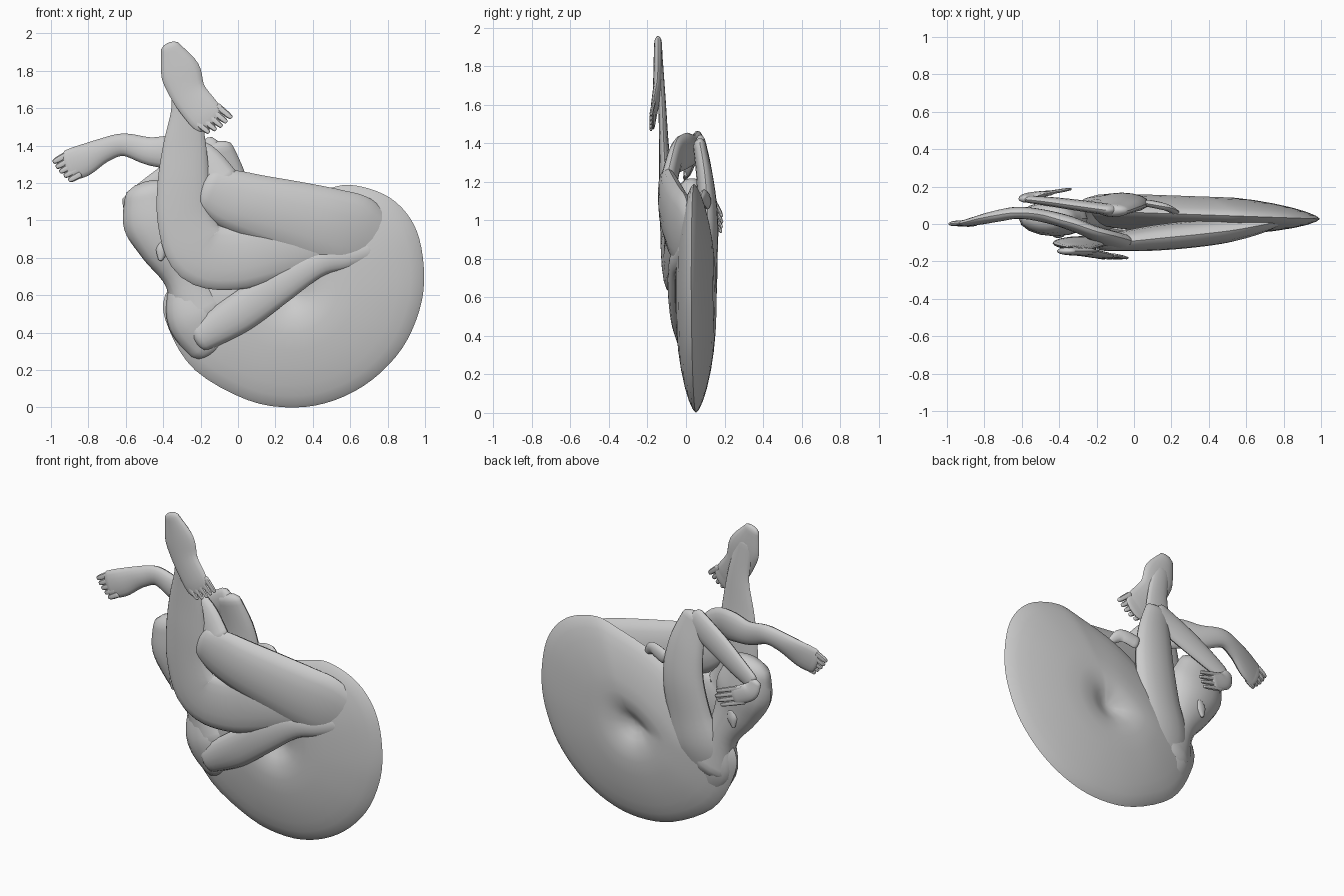
import bpy, bmesh, math
from mathutils import Vector


def spline(pts, steps, closed=False):
    # Catmull-Rom through tuples of any length
    P = [Vector(p) for p in pts]
    n = len(P)
    get = (lambda i: P[i % n]) if closed else (lambda i: P[max(0, min(n - 1, i))])
    out = []
    for i in range(n if closed else n - 1):
        a, b, c, d = get(i - 1), get(i), get(i + 1), get(i + 2)
        for k in range(steps):
            t = k / steps
            out.append(0.5 * (2 * b + (c - a) * t + (2 * a - 5 * b + 4 * c - d) * t * t
                              + (3 * b - a - 3 * c + d) * t ** 3))
    if not closed:
        out.append(P[-1])
    return out


def finish(name, bm):
    bmesh.ops.recalc_face_normals(bm, faces=bm.faces)
    me = bpy.data.meshes.new(name)
    bm.to_mesh(me)
    bm.free()
    ob = bpy.data.objects.new(name, me)
    bpy.context.collection.objects.link(ob)
    bpy.context.view_layer.objects.active = ob
    ob.select_set(True)
    bpy.ops.object.shade_smooth_by_angle(angle=math.radians(40))
    ob.select_set(False)
    return ob


def limb(name, pts, steps=5, sides=16, cap=0.5):
    # pts: x, y, z, half width in the xz plane, half thickness along y
    S = spline(pts, steps)
    rings = []
    for i, s in enumerate(S):
        a, b = S[max(0, i - 1)], S[min(len(S) - 1, i + 1)]
        d = Vector((b[0] - a[0], 0, b[2] - a[2])).normalized()
        rings.append((Vector(s[:3]), d, s[3], s[4]))

    def caps(r, sign):
        c, d, w, t = r
        return [(c + d * sign * cap * w * math.sin(q), d, w * math.cos(q), t * math.cos(q))
                for q in (0.5, 1.0, 1.4)]
    rings = caps(rings[0], -1)[::-1] + rings + caps(rings[-1], 1)
    bm = bmesh.new()
    loops = []
    for c, d, w, t in rings:
        n = Vector((-d.z, 0, d.x))
        loops.append([bm.verts.new(c + n * w * math.cos(q) + Vector((0, t * math.sin(q), 0)))
                      for q in (2 * math.pi * k / sides for k in range(sides))])
    for A, B in zip(loops, loops[1:]):
        for k in range(sides):
            m = (k + 1) % sides
            bm.faces.new((A[k], A[m], B[m], B[k]))
    bm.faces.new(loops[0])
    bm.faces.new(loops[-1])
    return finish(name, bm)


def digits(name, first, last, count, vec, w, t):
    # row of fingers or toes between two knuckle points
    a, b, v = Vector(first), Vector(last), Vector(vec)
    for i in range(count):
        f = i / (count - 1)
        p = a.lerp(b, f)
        q = p + v * (1 - 0.35 * abs(f - 0.4))
        limb(f"{name}_{i + 1}", [(*(p - v * 0.4), w, t), (*p.lerp(q, 0.55), w * 0.9, t),
                                 (*q, w * 0.65, t * 0.7)], steps=3, sides=8)


# Curled torso: flat lens with a pinched middle on both faces
outline = spline([(-0.39, 0.6), (-0.37, 0.42), (-0.23, 0.2), (0.05, 0.04), (0.3, 0.0),
                  (0.52, 0.04), (0.72, 0.15), (0.88, 0.32), (0.97, 0.52), (0.995, 0.7),
                  (0.97, 0.9), (0.9, 1.04), (0.78, 1.14), (0.6, 1.19), (0.45, 1.16),
                  (0.2, 1.08), (-0.02, 0.95), (-0.22, 0.8)], 4, True)
hub = Vector((0.28, 0.61))
bm = bmesh.new()
levels = [0.03, 0.08, 0.14, 0.22, 0.35, 0.5, 0.65, 0.8, 0.9, 0.97]


def ring(s, side):
    vs = []
    for p in outline:
        c = hub.lerp(p, s)
        t = 0.108 * (1 - s ** 2) ** 0.68 - 0.07 * math.exp(-(s / 0.17) ** 2)
        vs.append(bm.verts.new((c.x, 0.062 - 0.035 * max(c.x, 0) + side * t, c.y)))
    return vs


rim = ring(1.0, 1)
for side in (-1, 1):
    loops = [ring(s, side) for s in levels] + [rim]
    bm.faces.new(loops[0])
    for A, B in zip(loops, loops[1:]):
        for k in range(len(A)):
            m = (k + 1) % len(A)
            bm.faces.new((A[k], A[m], B[m], B[k]))
finish("curled_torso", bm)

# Head and neck
limb("neck_and_head", [(-0.2, 0.05, 0.5, 0.17, 0.09), (-0.29, 0.045, 0.69, 0.105, 0.08),
                       (-0.38, 0.03, 0.86, 0.145, 0.09), (-0.43, 0.03, 1.0, 0.185, 0.095),
                       (-0.46, 0.03, 1.14, 0.15, 0.08)])
for nm, y in (("front_ear", -0.06), ("back_ear", 0.115)):
    limb(nm, [(-0.415, y, 0.79, 0.012, 0.01), (-0.405, y, 0.84, 0.033, 0.015),
              (-0.395, y, 0.88, 0.02, 0.01)], sides=10)

# Leg with raised foot: thigh, bent knee, shin
limb("raised_leg", [(0.5, -0.02, 0.9, 0.15, 0.06), (0.2, -0.06, 0.85, 0.17, 0.05),
                    (-0.02, -0.08, 0.8, 0.17, 0.04), (-0.2, -0.095, 0.83, 0.17, 0.035),
                    (-0.28, -0.1, 1.0, 0.15, 0.035), (-0.29, -0.105, 1.2, 0.14, 0.035),
                    (-0.285, -0.115, 1.4, 0.115, 0.025), (-0.28, -0.125, 1.62, 0.075, 0.02),
                    (-0.32, -0.14, 1.83, 0.06, 0.02)])
limb("raised_foot", [(-0.36, -0.145, 1.92, 0.055, 0.02), (-0.31, -0.145, 1.8, 0.105, 0.024),
                     (-0.265, -0.15, 1.68, 0.095, 0.022), (-0.19, -0.165, 1.58, 0.095, 0.018),
                     (-0.16, -0.17, 1.545, 0.09, 0.014)], cap=0.6)
digits("raised_toe", (-0.21, -0.172, 1.515), (-0.085, -0.172, 1.59), 5, (0.06, -0.012, -0.05), 0.018, 0.01)

# Leg crossed over the first one, foot pointing left; its hip sinks into the torso
limb("crossing_thigh", [(0.82, 0.035, 0.87, 0.1, 0.02), (0.66, 0.0, 0.92, 0.2, 0.055),
                        (0.5, -0.03, 0.96, 0.21, 0.07), (0.3, -0.055, 1.015, 0.195, 0.073),
                        (0.1, -0.075, 1.07, 0.175, 0.068), (-0.05, -0.09, 1.12, 0.155, 0.055),
                        (-0.15, -0.1, 1.16, 0.12, 0.045)])
limb("crossing_shin", [(-0.1, -0.09, 1.2, 0.11, 0.045), (-0.2, -0.055, 1.32, 0.1, 0.04),
                       (-0.33, 0.0, 1.36, 0.095, 0.04), (-0.47, 0.04, 1.37, 0.075, 0.035),
                       (-0.61, 0.06, 1.405, 0.06, 0.032), (-0.72, 0.045, 1.375, 0.065, 0.032),
                       (-0.83, 0.02, 1.32, 0.085, 0.025), (-0.9, 0.005, 1.295, 0.083, 0.018)], cap=0.4)
digits("crossing_toe", (-0.945, 0.005, 1.335), (-0.865, -0.0, 1.235), 5, (-0.045, -0.005, -0.025), 0.019, 0.013)

# Front arm: shoulder and arm tucked under the thigh, hand flat on the hip
limb("front_shoulder", [(-0.26, 0.045, 0.62, 0.12, 0.07), (-0.23, 0.04, 0.48, 0.15, 0.085),
                        (-0.14, 0.04, 0.36, 0.14, 0.06)])
limb("front_arm", [(-0.2, 0.0, 0.38, 0.085, 0.045), (0.0, -0.035, 0.5, 0.105, 0.045),
                   (0.2, -0.055, 0.64, 0.1, 0.04), (0.42, -0.055, 0.77, 0.075, 0.035),
                   (0.57, -0.03, 0.8, 0.065, 0.035), (0.7, -0.01, 0.84, 0.06, 0.03)])

# Back arm: upper arm up to the elbow, forearm down to the hand
limb("back_upper_arm", [(-0.12, 0.05, 0.38, 0.15, 0.05), (-0.14, 0.08, 0.58, 0.18, 0.075),
                        (-0.1, 0.103, 0.78, 0.15, 0.06),
                        (-0.06, 0.112, 1.0, 0.14, 0.055), (-0.07, 0.1, 1.2, 0.12, 0.045),
                        (-0.11, 0.072, 1.38, 0.085, 0.035)])
limb("back_forearm", [(-0.12, 0.075, 1.37, 0.085, 0.032), (-0.3, 0.1, 1.27, 0.08, 0.03),
                      (-0.45, 0.12, 1.18, 0.065, 0.025), (-0.55, 0.13, 1.12, 0.05, 0.02)])
limb("back_hand", [(-0.58, 0.135, 1.12, 0.04, 0.02), (-0.55, 0.15, 1.06, 0.055, 0.02),
                   (-0.46, 0.165, 1.02, 0.055, 0.014)])
digits("back_finger", (-0.45, 0.168, 1.06), (-0.47, 0.165, 0.975), 4, (0.12, 0.02, -0.04), 0.016, 0.01)

# Fingertips of the front hand showing above the waist at the back
limb("hooked_fingers", [(0.08, 0.11, 1.1, 0.045, 0.02), (0.17, 0.09, 1.12, 0.04, 0.02),
                        (0.23, 0.06, 1.07, 0.02, 0.012)], sides=10)
